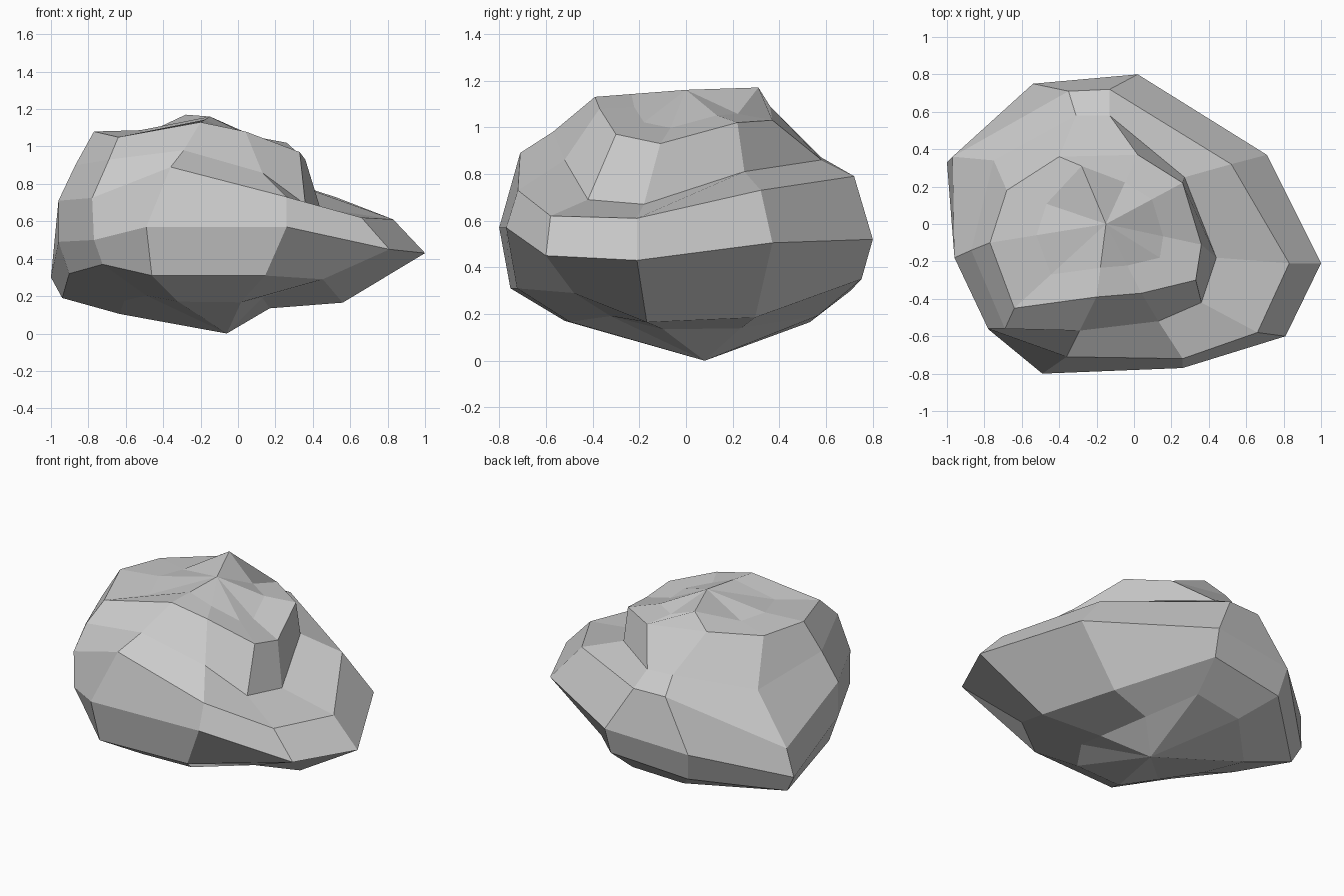
import bpy, bmesh
from mathutils import Vector

if "Cube" in bpy.data.objects:
    bpy.data.objects.remove(bpy.data.objects["Cube"])

# Key contours of the boulder, ten corners each, counter-clockwise from +x
girth = [(1, -.21, .43), (.71, .37, .505), (.02, .8, .52), (-.54, .75, .48), (-1, .33, .3),
         (-.96, -.18, .49), (-.77, -.57, .5), (-.49, -.8, .57), (.26, -.77, .57), (.81, -.6, .45)]
shoulder = [(.83, -.21, .61), (.52, .32, .73), (-.13, .72, .79), (-.35, .71, .79), (-.97, .36, .49),
            (-.96, -.18, .71), (-.78, -.56, .725), (-.36, -.71, .89), (.26, -.72, .73), (.66, -.58, .62)]
ledge = [(.44, -.18, .67), (.27, .25, .81), (-.13, .58, .86), (-.31, .58, .87), (-.75, .34, .8),
         (-.87, -.14, .9), (-.69, -.56, .93), (-.29, -.57, .98), (.13, -.52, .86), (.36, -.42, .69)]
crown = [(.36, -.11, .93), (.26, .22, 1.02), (.02, .37, 1.03), (-.4, .36, 1.09), (-.68, .18, 1.07),
         (-.77, -.1, 1.08), (-.64, -.45, 1.05), (-.2, -.39, 1.13), (.04, -.37, 1.08), (.33, -.3, .97)]
peak = Vector((-.15, 0, 1.16))
foot = Vector((-.06, .08, 0))

# Underside: drawn in from the girth, undercut on the +x side
belly_z = (.165, .185, .35, .3, .19, .32, .37, .31, .31, .29)
belly = [(x * (.56 if x > 0 else .94), y * (.8 if x > .6 else .94), z)
         for (x, y, _), z in zip(girth, belly_z)]
base = []
for x, y, z in belly:
    kx, kz = (.37, .9 - .5 * abs(y)) if x > .1 else (.65, .55)
    base.append((foot.x + (x - foot.x) * kx, foot.y + (y - foot.y) * .72, z * kz))

# Inner crown: shallow dips, with a raised knob at the back
dimple = [peak.lerp(Vector(p), .6) - Vector((0, 0, 0 if i == 7 else .025))
          for i, p in enumerate(crown)]
dimple[3] = Vector((-.28, .31, 1.17))

# Skin the contours into one closed, faceted rock
bm = bmesh.new()
rings = [[bm.verts.new(p) for p in ring]
         for ring in (base, belly, girth, shoulder, ledge, crown, dimple)]
low, high = bm.verts.new(foot), bm.verts.new(peak)
n = len(girth)
for i in range(n):
    j = (i + 1) % n
    for a, b in zip(rings, rings[1:]):
        bm.faces.new((a[i], a[j], b[j], b[i]))
    bm.faces.new((low, rings[0][j], rings[0][i]))
    bm.faces.new((high, rings[-1][i], rings[-1][j]))
bmesh.ops.recalc_face_normals(bm, faces=bm.faces)

mesh = bpy.data.meshes.new("boulder")
bm.to_mesh(mesh)
bm.free()
bpy.context.collection.objects.link(bpy.data.objects.new("boulder", mesh))
